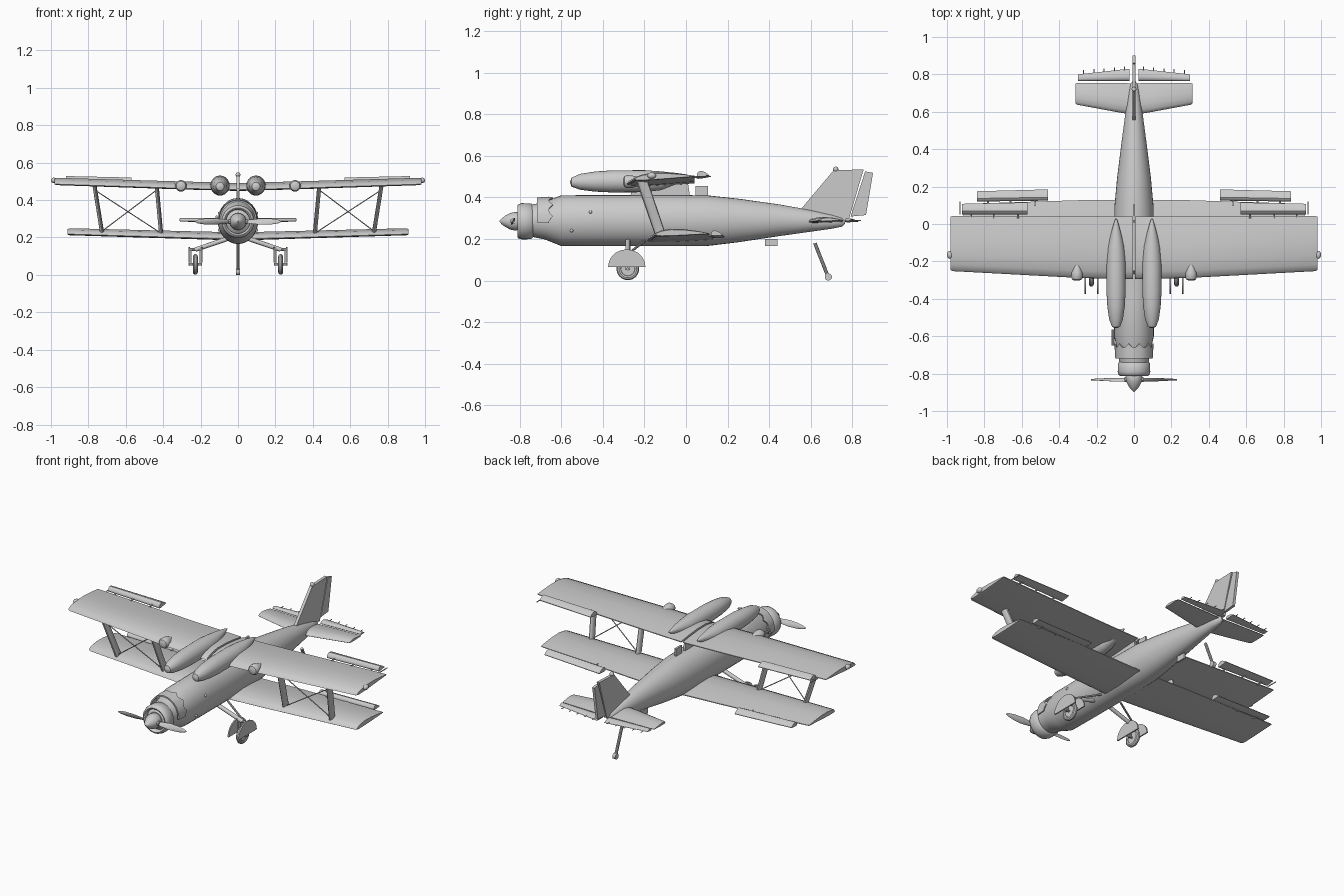
import bpy, bmesh
from math import sin, cos, pi, radians
from mathutils import Vector

if "Cube" in bpy.data.objects:
    bpy.data.objects.remove(bpy.data.objects["Cube"])


def finish(name, bm, angle=35):
    bmesh.ops.recalc_face_normals(bm, faces=bm.faces[:])
    me = bpy.data.meshes.new(name)
    bm.to_mesh(me)
    bm.free()
    ob = bpy.data.objects.new(name, me)
    bpy.context.collection.objects.link(ob)
    bpy.ops.object.select_all(action='DESELECT')
    ob.select_set(True)
    bpy.context.view_layer.objects.active = ob
    bpy.ops.object.shade_smooth_by_angle(angle=radians(angle))
    return ob


def loft(name, rings, angle=35, loop=False):
    bm = bmesh.new()
    vs = [[bm.verts.new(p) for p in r] for r in rings]
    n = len(rings[0])
    for a, b in list(zip(vs, vs[1:])) + ([(vs[-1], vs[0])] if loop else []):
        for i in range(n):
            j = (i + 1) % n
            bm.faces.new((a[i], a[j], b[j], b[i]))
    if not loop:
        bm.faces.new(vs[0])
        bm.faces.new(vs[-1])
    return finish(name, bm, angle)


def body(name, stations, x=0, n=32, angle=35, loop=False):
    """Loft along y; station = (y, centre z, half width, half height)"""
    return loft(name, [[(x + rx * cos(2 * pi * i / n), y, cz + rz * sin(2 * pi * i / n))
                        for i in range(n)] for y, cz, rx, rz in stations], angle, loop)


def foil(name, stations, side):
    """Loft along x; station = (x, leading y, trailing y, leading z, trailing z, thickness)"""
    prof = [(1, .06), (.8, .38), (.55, .68), (.3, .8), (.12, .6), (.03, .32), (0, 0),
            (.03, -.14), (.12, -.2), (.4, -.2), (.75, -.12), (1, -.06)]
    return loft(name, [[(side * x, yl + (yt - yl) * u, zl + (zt - zl) * u + t * v) for u, v in prof]
                       for x, yl, yt, zl, zt, t in stations])


def rod(name, a, b, r, n=10, r2=None):
    a, b = Vector(a), Vector(b)
    q = (b - a).to_track_quat('Z', 'Y')
    return loft(name, [[p + q @ Vector((cos(2 * pi * i / n), sin(2 * pi * i / n), 0)) * rr
                        for i in range(n)] for p, rr in ((a, r), (b, r2 or r))])


def strut(name, a, b, rx, ry, n=12):
    return loft(name, [[(p[0] + rx * cos(2 * pi * i / n), p[1] + ry * sin(2 * pi * i / n), p[2])
                        for i in range(n)] for p in (a, b)])


def plate(name, pts, x, t):
    """Flat panel from a (y, z) outline"""
    return loft(name, [[(x - t, y, z) for y, z in pts], [(x + t, y, z) for y, z in pts]])


def ball(name, c, r, s=(1, 1, 1)):
    bm = bmesh.new()
    bmesh.ops.create_uvsphere(bm, u_segments=18, v_segments=12, radius=r)
    bmesh.ops.scale(bm, vec=s, verts=bm.verts)
    bmesh.ops.translate(bm, vec=c, verts=bm.verts)
    return finish(name, bm)


# fuselage
body("fuselage", [(-.74, .288, .078, .078), (-.68, .288, .088, .09), (-.6, .288, .106, .122),
                  (-.4, .288, .108, .123), (-.1, .288, .108, .123), (.1, .288, .104, .122),
                  (.25, .289, .09, .105), (.45, .29, .065, .076), (.6, .287, .045, .052),
                  (.7, .283, .03, .034), (.75, .281, .018, .022), (.765, .281, .006, .008)])

# engine cowl ring, engine face and spinner
C = .285
body("cowl_ring", [(y, C, r, r) for y, r in ((-.735, .075), (-.745, .086), (-.79, .087), (-.807, .082),
                   (-.812, .073), (-.805, .064), (-.75, .062))], loop=True, angle=50)
body("engine_face", [(-.72, C, .07, .07), (-.785, C, .066, .066), (-.8, C, .045, .045)])
body("spinner", [(y, C, r, r) for y, r in ((-.8, .04), (-.82, .045), (-.845, .04), (-.87, .027),
                 (-.887, .014), (-.897, .003))], n=24)

# scalloped cowl flaps over the top of the nose
bm = bmesh.new()
rows = []
for i in range(49):
    a = radians(-8 + 196 * i / 48)
    back = -.64 - .02 * abs(cos(i * pi / 8))
    rows.append([bm.verts.new((r * cos(a), y, .293 + r * 1.06 * sin(a)))
                 for y, r in ((-.718, .1), (back, .104), (back, .098), (-.718, .092))])
for a, b in zip(rows, rows[1:]):
    for k in range(4):
        bm.faces.new((a[k], b[k], b[(k + 1) % 4], a[(k + 1) % 4]))
bm.faces.new(rows[0])
bm.faces.new(rows[-1])
finish("cowl_flaps", bm)

# twisted propeller blades
for s in (-1, 1):
    rings = []
    for x, w, tw in ((.03, .008, 60), (.06, .014, 45), (.12, .019, 28), (.18, .016, 18),
                     (.215, .01, 14), (.23, .003, 12)):
        t = radians(90 - tw) * s
        rings.append([(s * x, -.832 + w * cos(q) * cos(t) - .004 * sin(q) * sin(t),
                       C + w * cos(q) * sin(t) + .004 * sin(q) * cos(t))
                      for q in [2 * pi * k / 10 for k in range(10)]])
    loft("propeller_blade", rings)
    rod("blade_root", (s * .02, -.832, C), (s * .05, -.832, C), .014)

# fin, rudder and tail parts on the centre line
plate("fin", [(.55, .34), (.71, .53), (.855, .535), (.782, .29), (.7, .28)], 0, .009)
plate("rudder", [(.862, .525), (.9, .518), (.866, .315), (.792, .308)], 0, .008)
ball("fin_tip_light", (0, .72, .535), .013)
rod("tail_leg", (0, .62, .18), (0, .683, .02), .009)
rod("tail_wheel", (-.01, .685, .017), (.01, .685, .017), .017, 20)
plate("top_fairing", [(.045, .4), (.105, .4), (.105, .455), (.045, .455)], 0, .006)
plate("belly_fairing", [(.38, .165), (.44, .165), (.44, .2), (.38, .2)], 0, .006)
plate("wing_pylon", [(-.27, .4), (.02, .4), (.01, .465), (-.25, .465)], 0, .006)
rod("exhaust_pipe", (-.113, -.65, .31), (-.113, -.565, .31), .008)

for s in (-1, 1):
    # main wings and ailerons
    foil("upper_wing", [(.006, -.295, .04, .455, .47, .04), (.3, -.288, .04, .463, .478, .04),
                        (.97, -.252, .042, .485, .502, .036), (.982, -.245, .04, .487, .503, .028)], s)
    foil("lower_wing", [(.06, -.185, .13, .193, .2, .042), (.3, -.178, .127, .2, .208, .04),
                        (.9, -.152, .108, .218, .226, .036), (.912, -.145, .105, .22, .227, .028)], s)
    foil("upper_aileron", [(.57, .05, .115, .495, .5, .03), (.92, .052, .108, .505, .508, .028)], s)
    foil("lower_aileron", [(.46, .125, .185, .21, .208, .028), (.84, .12, .175, .221, .22, .026)], s)
    for x in (.62, .75, .87):
        rod("aileron_hinge", (s * x, .03, .497), (s * x, .07, .5), .005, 8)
        rod("lower_hinge", (s * (x - .09), .1, .219), (s * (x - .09), .14, .214), .005, 8)
    rod("aileron_horn", (s * .93, .05, .5), (s * .93, .12, .5), .003, 6)
    ball("wing_tip_light", (s * .985, -.165, .505), .015, (1, 1.4, 1))

    # tanks faired into the wing centre section
    body("wing_tank", [(y, z, r * .97, r) for y, z, r in ((-.557, .473, .006), (-.55, .473, .022),
         (-.51, .475, .038), (-.44, .476, .048), (-.36, .477, .053), (-.2, .478, .053),
         (-.12, .48, .045), (-.05, .49, .028), (0, .497, .014), (.03, .5, .003))], s * .096, 24)
    # landing lights on the leading edge
    body("landing_light", [(y, .476, r, r) for y, r in ((-.302, .015), (-.297, .025), (-.285, .031),
         (-.26, .03), (-.22, .018), (-.19, .005))], s * .305, 20)

    # interplane struts and crossed wires
    strut("outer_strut", (s * .77, -.215, .495), (s * .725, -.12, .215), .011, .026)
    strut("inner_strut", (s * .435, -.215, .48), (s * .41, -.12, .21), .011, .026)
    rod("bracing_wire", (s * .76, -.2, .45), (s * .415, -.13, .225), .003, 6)
    rod("bracing_wire", (s * .44, -.2, .45), (s * .725, -.13, .235), .003, 6)

    # landing gear
    wx = s * .228
    rod("gear_leg", (s * .05, -.28, .195), (wx, -.28, .135), .012, 12)
    rod("gear_brace", (s * .07, -.2, .19), (wx, -.27, .135), .006, 8)
    rod("gear_crossbar", (wx - .035, -.28, .135), (wx + .035, -.28, .135), .008)
    loft("tyre", [[(wx + .013 * cos(q), -.28 + (.042 + .013 * sin(q)) * cos(p),
                    .056 + (.042 + .013 * sin(q)) * sin(p)) for q in [2 * pi * k / 10 for k in range(10)]]
                  for p in [2 * pi * k / 32 for k in range(32)]], loop=True)
    rod("wheel_disc", (wx - .008, -.28, .056), (wx + .008, -.28, .056), .036, 28)
    rod("axle", (wx - .036, -.28, .056), (wx + .036, -.28, .056), .007)
    for k in (-1, 1):
        x = wx + k * .033
        plate("wheel_guard", [(-.285 + .09 * cos(pi * i / 10), .066 + .084 * sin(pi * i / 10))
                              for i in range(11)], x, .004)
        plate("gear_fork", [(-.29, .05), (-.27, .05), (-.27, .14), (-.29, .14)], wx + k * .024, .003)

    # tailplane, elevators and their static rods
    foil("tailplane", [(.01, .585, .752, .282, .284, .026), (.1, .6, .754, .284, .286, .026),
                       (.305, .638, .755, .289, .29, .02), (.312, .645, .75, .29, .29, .014)], s)
    foil("elevator", [(.025, .765, .83, .284, .284, .018), (.3, .765, .8, .29, .29, .014)], s)
    for x in (.05, .105, .16, .215, .27):
        rod("static_rod", (s * x, .79, .288), (s * x, .845 - x * .08, .288), .0025, 6)
    for z in (.33, .24):
        ball("side_rivet", (s * .1, -.46 + z - .33, z), .008)
